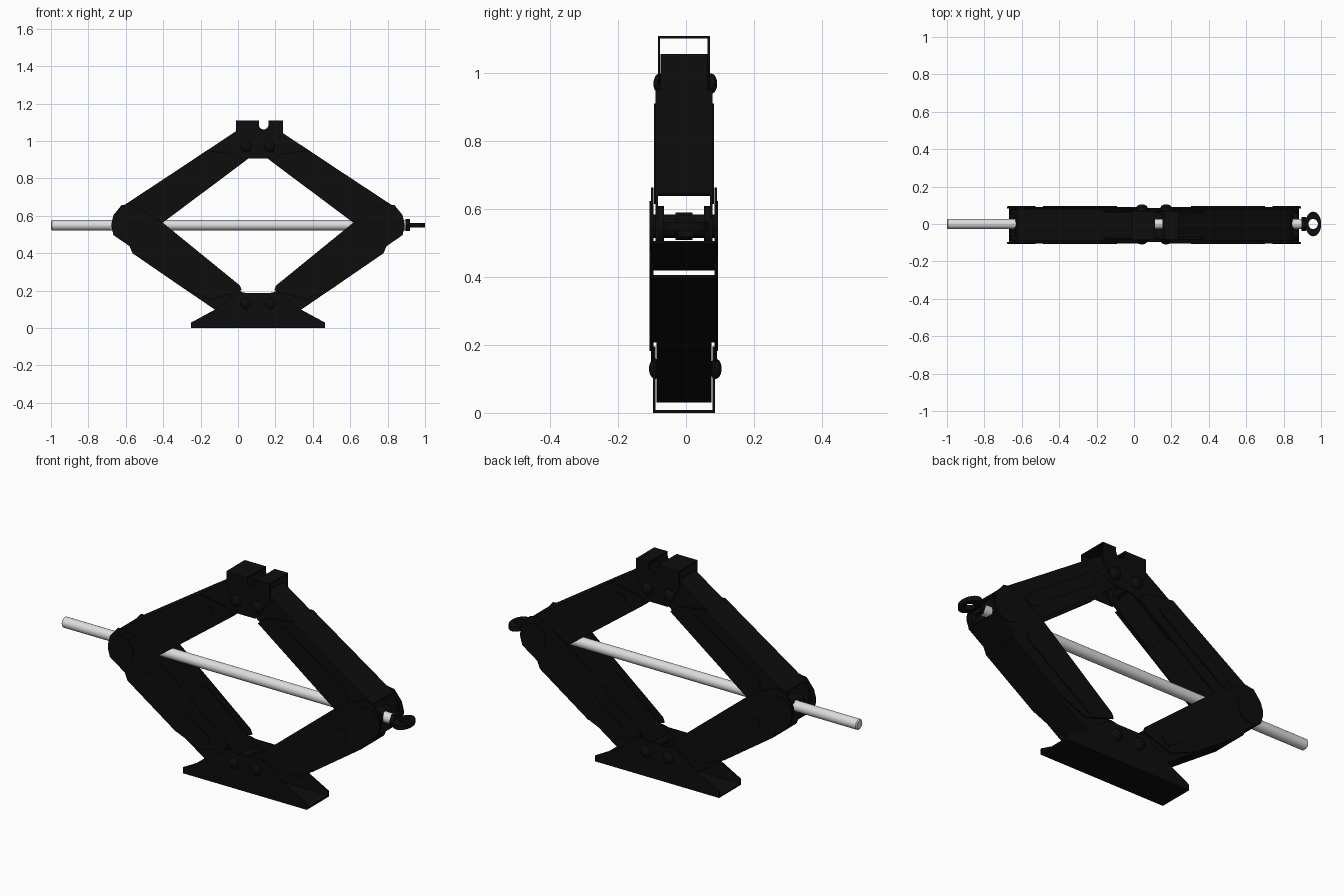
import bpy, bmesh, math
from mathutils import Matrix, Vector

if "Cube" in bpy.data.objects:
    bpy.data.objects.remove(bpy.data.objects["Cube"])

CX, YC, ZM = 0.107, -0.006, 0.55      # symmetry axis of the linkage, mid plane, screw height


def material(name, col):
    m = bpy.data.materials.new(name)
    m.diffuse_color = (*col, 1)
    m.use_nodes = True
    m.node_tree.nodes["Principled BSDF"].inputs["Base Color"].default_value = m.diffuse_color
    return m


BLACK = material("black paint", (0.004, 0.004, 0.004))
STEEL = material("bright steel", (0.72, 0.72, 0.72))


def finish(bm, name, mat, smooth=False):
    bmesh.ops.recalc_face_normals(bm, faces=bm.faces)
    me = bpy.data.meshes.new(name)
    bm.to_mesh(me)
    bm.free()
    me.materials.append(mat)
    ob = bpy.data.objects.new(name, me)
    bpy.context.collection.objects.link(ob)
    if smooth:
        bpy.context.view_layer.objects.active = ob
        ob.select_set(True)
        bpy.ops.object.shade_smooth_by_angle(angle=math.radians(35))
        ob.select_set(False)
    return ob


def slab(bm, pts, y0, y1, s=1):
    """Extrude an xz outline (relative to CX) from y0 to y1."""
    f = bm.faces.new([bm.verts.new((CX + s * x, YC + y0, z)) for x, z in pts])
    ext = bmesh.ops.extrude_face_region(bm, geom=[f])["geom"]
    bmesh.ops.translate(bm, vec=(0, y1 - y0, 0),
                        verts=[v for v in ext if isinstance(v, bmesh.types.BMVert)])


def cheeks(bm, pts, outer, t=0.007, s=1):
    """Matching front and back plates."""
    slab(bm, pts, -outer, -outer + t, s)
    slab(bm, pts, outer - t, outer, s)


def web(bm, p, q, half, t, s=1):
    """Sheet joining the cheeks along edge p-q, thickened by t to the left of p-q."""
    p, q = Vector(p), Vector(q)
    d = (q - p).normalized()
    n = Vector((-d.y, d.x)) * t
    slab(bm, [p, q, q + n, p + n], -half, half, s)


def capsule(p, q, r, n=8):
    p, q = Vector(p), Vector(q)
    a = math.atan2(q.y - p.y, q.x - p.x)
    pts = []
    for c, off in ((q, -math.pi / 2), (p, math.pi / 2)):
        for i in range(n + 1):
            t = a + off + math.pi * i / n
            pts.append((c.x + r * math.cos(t), c.y + r * math.sin(t)))
    return pts


def cyl(bm, loc, r, depth, axis, seg=32):
    rot = Matrix.Rotation(math.pi / 2, 4, 'X' if axis == 'Y' else 'Y')
    return bmesh.ops.create_cone(bm, cap_ends=True, segments=seg, radius1=r, radius2=r, depth=depth,
                                 matrix=Matrix.Translation(loc) @ rot)


# Base: open-ended U channel with flared feet
bm = bmesh.new()
half = [(0.357, 0), (0.357, 0.03), (0.228, 0.10), (0.10, 0.195), (0.06, 0.187)]
cheeks(bm, half + [(-x, z) for x, z in reversed(half)], 0.091)
slab(bm, [(-0.357, 0), (0.357, 0), (0.357, 0.009), (-0.357, 0.009)], -0.091, 0.091)
finish(bm, "base", BLACK)

# Top saddle: inverted U with a round-bottomed notch
bm = bmesh.new()
nx, nr, top = 0.03, 0.026, 1.11
notch = [(nx + nr * math.cos(a), 1.088 + nr * math.sin(a))
         for a in [math.pi + math.pi * i / 10 for i in range(11)]]
cheeks(bm, [(-0.117, top)] + [(nx - nr, top)] + notch +
       [(nx + nr, top), (0.133, top), (0.133, 1.02), (0.05, 0.907), (-0.05, 0.907), (-0.117, 1.02)],
       0.076, 0.006)
for a, b in ((-0.117, nx - nr), (nx + nr, 0.133)):
    slab(bm, [(a, top - 0.007), (b, top - 0.007), (b, top), (a, top)], -0.076, 0.076)
finish(bm, "top_saddle", BLACK)

for s, side in ((-1, "left"), (1, "right")):
    # Upper arm: channel with its web on the outside, narrowed at the saddle
    bm = bmesh.new()
    cheeks(bm, [(0.27, 0.951), (0.733, 0.646), (0.77, 0.58), (0.76, 0.5), (0.70, 0.475),
                (0.6, 0.49), (0.505, 0.567), (0.07, 0.892), (0.12, 0.93)], 0.084, s=s)
    cheeks(bm, [(0.11, 1.058), (0.36, 0.892), (0.26, 0.752), (0.05, 0.908),
                (0.01, 0.94), (0.01, 0.99)], 0.069, s=s)
    web(bm, (0.733, 0.646), (0.27, 0.951), 0.084, 0.008, s)
    web(bm, (0.30, 0.931), (0.11, 1.058), 0.069, 0.008, s)
    cheeks(bm, capsule((0.22, 0.882), (0.56, 0.645), 0.03), 0.089, s=s)
    finish(bm, f"upper_arm_{side}", BLACK)

    # Lower arm: wider channel overlapping the upper arm at the hinge
    bm = bmesh.new()
    cheeks(bm, [(0.087, 0.203), (0.097, 0.228), (0.505, 0.560), (0.60, 0.62), (0.683, 0.664),
                (0.73, 0.657), (0.773, 0.604), (0.785, 0.55), (0.773, 0.497), (0.687, 0.438),
                (0.671, 0.40), (0.40, 0.214), (0.25, 0.15)], 0.097, s=s)
    cheeks(bm, [(0.13, 0.032), (0.45, 0.248), (0.35, 0.40), (0.097, 0.20), (0.02, 0.15),
                (0.02, 0.09)], 0.081, s=s)
    web(bm, (0.39, 0.207), (0.671, 0.40), 0.097, 0.008, s)
    web(bm, (0.13, 0.030), (0.42, 0.228), 0.081, 0.008, s)
    web(bm, (0.66, 0.420), (0.775, 0.50), 0.097, 0.008, s)
    cheeks(bm, capsule((0.23, 0.215), (0.56, 0.445), 0.033), 0.101, s=s)
    finish(bm, f"lower_arm_{side}", BLACK)

    # Hinge: cross pin with collar, spacers and large flat heads
    px = CX + s * 0.708
    bm = bmesh.new()
    cyl(bm, (px, YC, ZM), 0.035, 0.19, 'Y')
    cyl(bm, (px, YC, ZM), 0.040, 0.05, 'Y')
    for k in (-1, 1):
        cyl(bm, (px, YC + k * 0.069, ZM), 0.06, 0.02, 'Y')
        cyl(bm, (px, YC + k * 0.096, ZM), 0.074, 0.010, 'Y')
    finish(bm, f"hinge_pin_{side}", BLACK, True)

    # Domed rivets at the saddle and base
    bm = bmesh.new()
    for x, z, y in ((0.063, 0.97, 0.076), (0.065, 0.13, 0.089)):
        cyl(bm, (CX + s * x, YC, z), 0.018, 2 * y, 'Y', 16)
        for k in (-1, 1):
            bmesh.ops.create_uvsphere(
                bm, u_segments=20, v_segments=10, radius=0.03,
                matrix=Matrix.Translation((CX + s * x, YC + 0.004 + k * y, z)) @ Matrix.Diagonal((1, 0.6, 1, 1)))
    finish(bm, f"rivets_{side}", BLACK, True)

# Screw rod with a small chamfer on its free end
bm = bmesh.new()
cyl(bm, (-0.0475, 0, ZM), 0.027, 1.895, 'X')
cyl(bm, (-0.9975, 0, ZM), 0.027, 0.005, 'X')
bmesh.ops.scale(bm, vec=(1, 0.8, 0.8), space=Matrix.Translation((0, 0, -ZM)),
                verts=[v for v in bm.verts if v.co.x < -0.999])
finish(bm, "screw_rod", STEEL, True)

# Crank eye: collar plus a flat plate with a round hole
bm = bmesh.new()
cyl(bm, (0.908, 0, ZM), 0.037, 0.024, 'X', 6)
N = 24
rings = []
for r, z in (((0.043, 0.066), 0.012), ((0.025, 0.027), 0.012),
             ((0.025, 0.027), -0.012), ((0.043, 0.066), -0.012)):
    rings.append([bm.verts.new((0.958 + r[0] * math.cos(2 * math.pi * i / N),
                                r[1] * math.sin(2 * math.pi * i / N), ZM + z)) for i in range(N)])
for j in range(4):
    a, b = rings[j], rings[(j + 1) % 4]
    for i in range(N):
        bm.faces.new([a[i], a[(i + 1) % N], b[(i + 1) % N], b[i]])
finish(bm, "crank_eye", BLACK, True)
